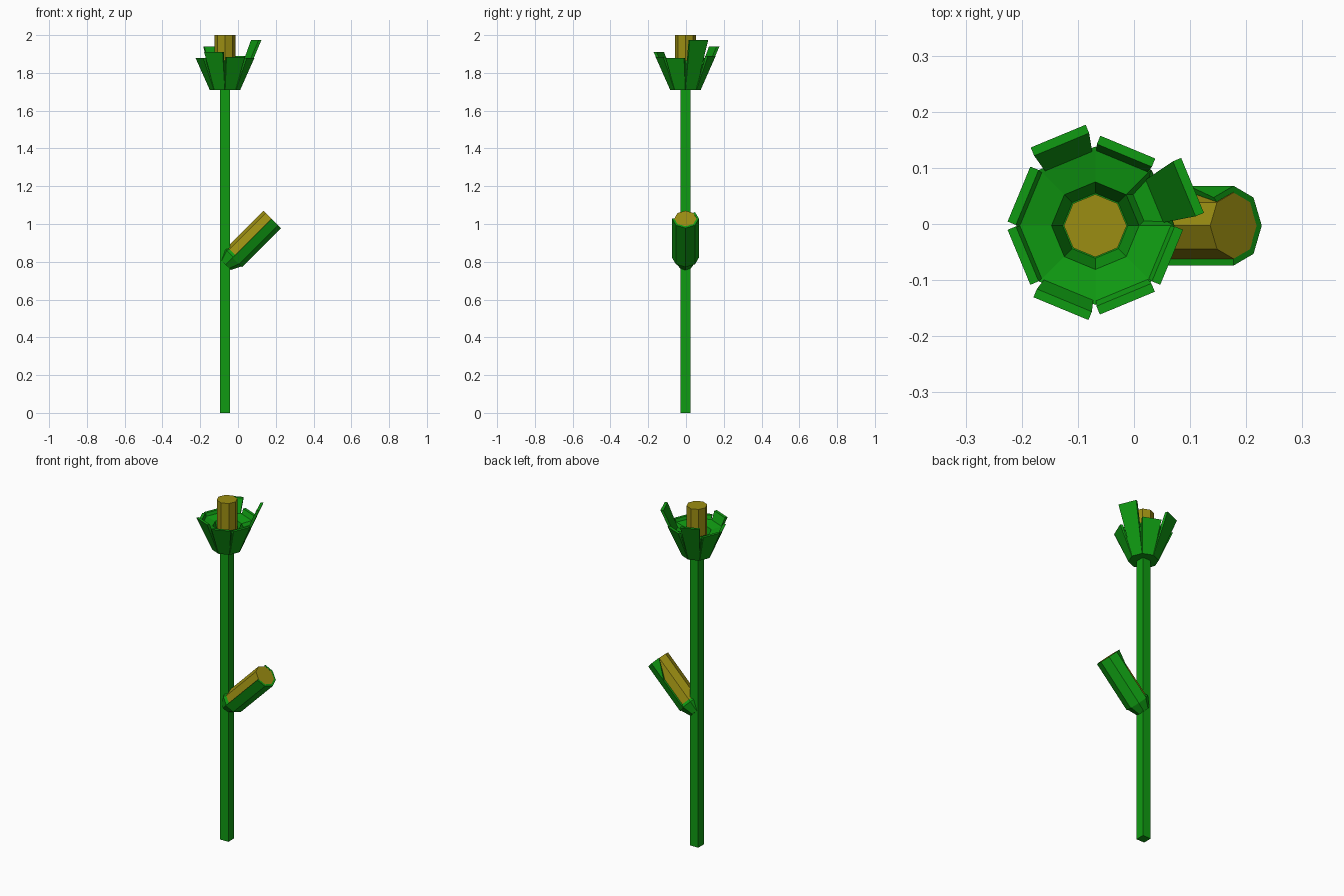
import bpy, bmesh, math
from mathutils import Matrix, Vector

if "Cube" in bpy.data.objects:
    bpy.data.objects.remove(bpy.data.objects["Cube"])

CX, CY = -0.069, -0.003          # stem axis


def material(name, rgb):
    m = bpy.data.materials.new(name)
    m.diffuse_color = (*rgb, 1)
    m.use_nodes = True
    m.node_tree.nodes["Principled BSDF"].inputs["Base Color"].default_value = m.diffuse_color
    return m


GREEN = material("leaf green", (0.005, 0.33, 0.006))
YELLOW = material("dull yellow", (0.33, 0.27, 0.006))


def finish(name, bm, mat, matrix=None):
    bmesh.ops.recalc_face_normals(bm, faces=bm.faces)
    me = bpy.data.meshes.new(name)
    bm.to_mesh(me)
    bm.free()
    me.materials.append(mat)
    ob = bpy.data.objects.new(name, me)
    ob.matrix_world = matrix or Matrix.Translation((CX, CY, 0))
    bpy.context.collection.objects.link(ob)
    return ob


def lathe(profile, sides=8, phase=0.0):
    """Capped faceted solid through (radius, height) rings."""
    bm = bmesh.new()
    rings = []
    for r, z in profile:
        ang = [phase + 2 * math.pi * i / sides for i in range(sides)]
        rings.append([bm.verts.new((r * math.cos(a), r * math.sin(a), z)) for a in ang])
    for a, b in zip(rings, rings[1:]):
        for i in range(sides):
            j = (i + 1) % sides
            bm.faces.new((a[i], a[j], b[j], b[i]))
    bm.faces.new(rings[0])
    bm.faces.new(rings[-1])
    return bm


# Square stem
finish("stem", lathe([(0.038, 0), (0.038, 1.74)], 4, math.pi / 4), GREEN)

# Faceted cup with a broad rim and a steep central well
bm = lathe([(0.078, 1.71), (0.141, 1.865), (0.078, 1.85), (0.058, 1.77)])
bm.faces.ensure_lookup_table()
bmesh.ops.recalc_face_normals(bm, faces=bm.faces)
bmesh.ops.inset_individual(bm, faces=[bm.faces[8]], thickness=0.008, depth=-0.02)
finish("flower_cup", bm, GREEN)

# Yellow core
finish("flower_core", lathe([(0.056, 1.75), (0.056, 2.0)]), YELLOW)

# Leaning petals around the cup, each with its own height
tops = [1.975, 1.89, 1.94, 1.88, 1.88, 1.91, 1.885, 1.88]
for i, top in enumerate(tops):
    r0, r1 = 0.075, 0.075 + (top - 1.71) * 0.425
    bm = bmesh.new()
    vs = []
    for r, w, z in ((r0, 0.03, 1.71), (r1, 0.053, top)):
        vs += [bm.verts.new(p) for p in ((r, -w, z), (r, w, z),
                                         (r - 0.016, w, z), (r - 0.016, -w, z))]
    for f in ((0, 1, 2, 3), (4, 5, 6, 7), (0, 1, 5, 4), (1, 2, 6, 5),
              (2, 3, 7, 6), (3, 0, 4, 7)):
        bm.faces.new([vs[k] for k in f])
    turn = Matrix.Rotation(math.radians(22.5 + 45 * i), 4, 'Z')
    finish(f"petal_{i + 1}", bm, GREEN, Matrix.Translation((CX, CY, 0)) @ turn)

# Side bud frame: local z along the bud, local x towards its underside
s = math.sqrt(0.5)
ax, un = Vector((s, 0, s)), Vector((s, 0, -s))
side = ax.cross(un)
org = un * -0.602 + Vector((0, CY, 0))
bud = Matrix((un, side, ax)).transposed().to_4x4()
bud.translation = org

# Yellow bud core
finish("bud_core", lathe([(0.059, 0.55), (0.059, 0.853)]), YELLOW, bud)

# Green cup at the foot of the bud
finish("bud_base", lathe([(0.04, 0.507), (0.068, 0.565), (0.059, 0.58)]), GREEN, bud)

# Half sheath wrapped around the underside of the bud
bm = bmesh.new()
rows = []
for k in range(-2, 3):
    c, q = math.cos(k * math.pi / 4), math.sin(k * math.pi / 4)
    rows.append([bm.verts.new((r * c, r * q, z)) for r, z in
                 ((0.071, 0.56), (0.071, 0.853), (0.058, 0.853), (0.058, 0.56))])
for a, b in zip(rows, rows[1:]):
    for i in range(4):
        j = (i + 1) % 4
        bm.faces.new((a[i], a[j], b[j], b[i]))
bm.faces.new(rows[0])
bm.faces.new(rows[-1])
finish("bud_sheath", bm, GREEN, bud)

# Small pointed flap at the back edge of the sheath
bm = bmesh.new()
flap = []
for r in (0.071, 0.060):
    flap.append([bm.verts.new(p) for p in ((0, r, 0.74), (0, r, 0.853),
                                           (-r * s, r * s, 0.853))])
bm.faces.new(flap[0])
bm.faces.new(flap[1])
for i in range(3):
    j = (i + 1) % 3
    bm.faces.new((flap[0][i], flap[0][j], flap[1][j], flap[1][i]))
finish("bud_flap", bm, GREEN, bud)
